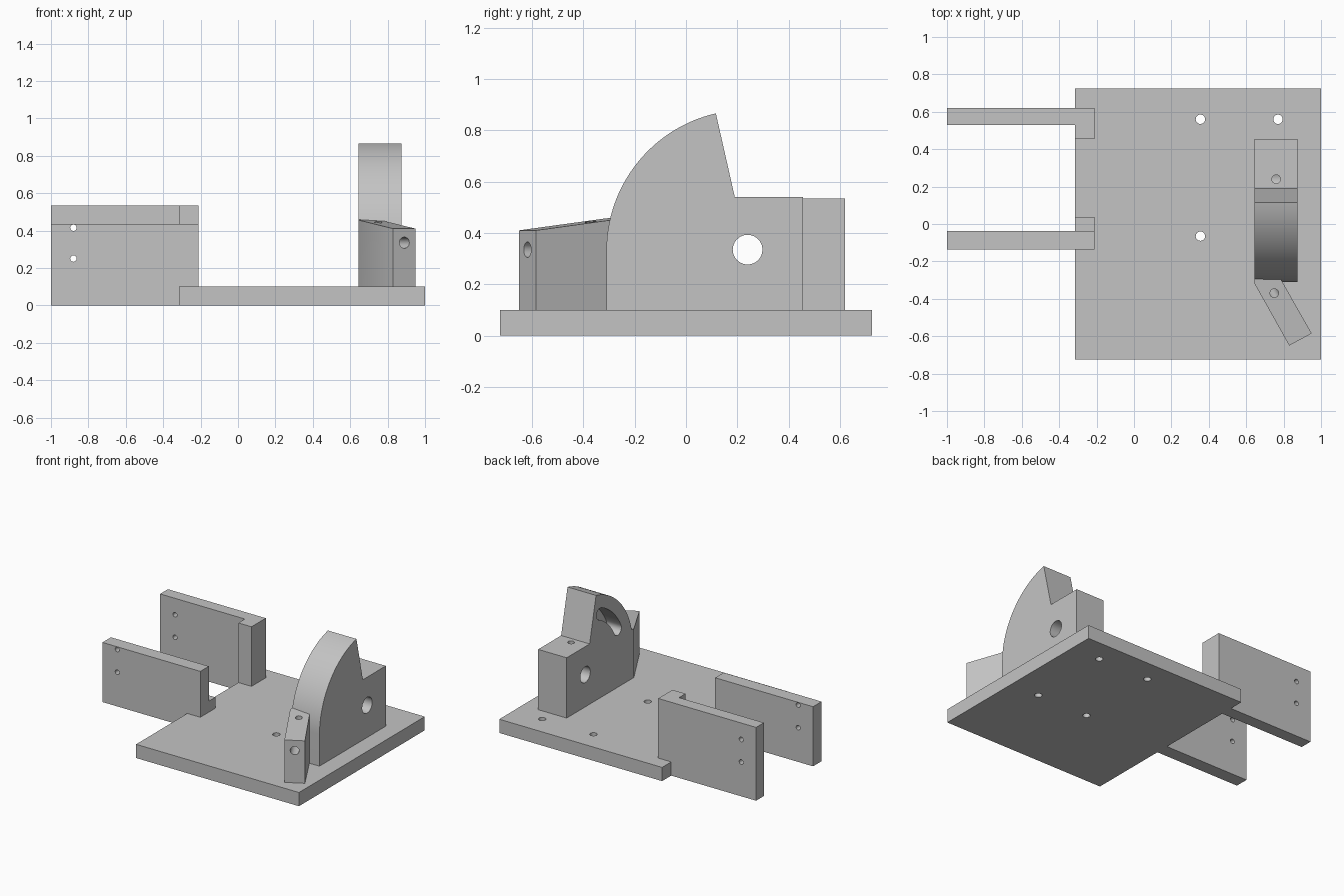
import bpy, bmesh
from math import sin, cos, pi, radians
from mathutils import Vector

cube = bpy.data.objects.get("Cube")
if cube:
    bpy.data.objects.remove(cube, do_unlink=True)

grey = bpy.data.materials.new("plain_grey")
grey.use_nodes = True
COLOUR = (0.55, 0.55, 0.55, 1)
grey.diffuse_color = COLOUR
grey.node_tree.nodes["Principled BSDF"].inputs["Base Color"].default_value = COLOUR


def finish(name, bm):
    bmesh.ops.recalc_face_normals(bm, faces=bm.faces)
    mesh = bpy.data.meshes.new(name)
    bm.to_mesh(mesh)
    bm.free()
    mesh.materials.append(grey)
    ob = bpy.data.objects.new(name, mesh)
    bpy.context.collection.objects.link(ob)
    return ob


def prism(name, outline, axis, lo, hi):
    """Extrude a flat outline along an axis from lo to hi."""
    place = {"x": lambda a, b: (lo, a, b),
             "y": lambda a, b: (a, lo, b),
             "z": lambda a, b: (a, b, lo)}[axis]
    step = Vector([(hi - lo) * (axis == k) for k in "xyz"])
    bm = bmesh.new()
    face = bm.faces.new([bm.verts.new(place(*p)) for p in outline])
    ext = bmesh.ops.extrude_face_region(bm, geom=[face], use_keep_orig=True)
    bmesh.ops.translate(bm, vec=step, verts=[g for g in ext["geom"] if isinstance(g, bmesh.types.BMVert)])
    return finish(name, bm)


def rect(x0, y0, x1, y1):
    return [(x0, y0), (x1, y0), (x1, y1), (x0, y1)]


def arc(cx, cy, r, start, end, steps):
    angles = [radians(start + (end - start) * i / steps) for i in range(steps + 1)]
    return [(cx + r * cos(a), cy + r * sin(a)) for a in angles]


def rod(start, end, r):
    """Round cutter between two points."""
    start, end = Vector(start), Vector(end)
    bm = bmesh.new()
    bmesh.ops.create_cone(bm, cap_ends=True, segments=24, radius1=r, radius2=r, depth=(end - start).length)
    turn = (end - start).to_track_quat("Z", "Y").to_matrix()
    bmesh.ops.rotate(bm, matrix=turn, verts=bm.verts)
    bmesh.ops.translate(bm, vec=(start + end) / 2, verts=bm.verts)
    return finish("cutter", bm)


def cut(ob, cutters):
    bpy.context.view_layer.objects.active = ob
    for c in cutters:
        c.hide_render = True
        mod = ob.modifiers.new("cut", "BOOLEAN")
        mod.operation, mod.solver, mod.object = "DIFFERENCE", "EXACT", c
        bpy.ops.object.modifier_apply(modifier=mod.name)
        bpy.data.objects.remove(c, do_unlink=True)


def smooth(ob):
    bpy.ops.object.select_all(action="DESELECT")
    ob.select_set(True)
    bpy.context.view_layer.objects.active = ob
    bpy.ops.object.shade_smooth_by_angle(angle=radians(30))


# Base plate with four screw holes
PLATE = 0.1
EDGE = -0.315
base = prism("base_plate", rect(EDGE, -0.725, 1, 0.725), "z", 0, PLATE)
cut(base, [rod((x, y, -0.1), (x, y, 0.2), 0.025) for x in (0.355, 0.77) for y in (-0.065, 0.56)])

# Two side arms, each stepped over the plate, with a pair of holes
TIP = -0.21
arms = []
for name, y0, y1, top in (("front_arm", -0.135, -0.037, 0.435), ("back_arm", 0.53, 0.62, 0.535)):
    outline = [(-1, 0), (EDGE, 0), (EDGE, PLATE), (TIP, PLATE), (TIP, top), (-1, top)]
    arm = prism(name, outline, "y", y0, y1)
    cut(arm, [rod((-0.88, y0 - 0.1, z), (-0.88, y1 + 0.1, z), 0.017) for z in (0.25, 0.415)])
    arms.append(arm)

# Lugs that tie the arms to the plate
prism("front_arm_lug", rect(EDGE, -0.037, TIP, 0.038), "z", PLATE, 0.18)
prism("back_arm_lug", rect(EDGE, 0.455, TIP, 0.53), "z", PLATE, 0.535)

# Quadrant block: arc around the pivot, radial step, square heel
CY, CZ, R = 0.24, 0.33, 0.55
X0, X1 = 0.645, 0.875
outline = arc(CY, CZ, R, 180, 103, 48) + [(0.19, 0.54), (0.455, 0.54), (0.455, PLATE), (CY - R, PLATE)]
quadrant = prism("quadrant_block", outline, "x", X0, X1)

# Pivot hole, set screw hole and blind curved slot
A0, A1, RS, W = 114, 153, 0.42, 0.042
ends = [(CY + RS * cos(radians(a)), CZ + RS * sin(radians(a))) for a in (A0, A1)]
slot = (arc(CY, CZ, RS + W, A0, A1, 16) + arc(*ends[1], W, A1, A1 + 180, 10)[1:-1]
        + arc(CY, CZ, RS - W, A1, A0, 16) + arc(*ends[0], W, A0 + 180, A0 + 360, 10)[1:-1])
cut(quadrant, [
    rod((X0 - 0.1, CY, CZ + 0.005), (X1 + 0.1, CY, CZ + 0.005), 0.058),
    rod((0.76, CY, CZ), (0.76, CY, 0.7), 0.023),
    prism("cutter", slot, "x", X0 - 0.1, X0 + 0.12),
])

# Angled guide block with a top sloping down to its free end
guide = prism("guide_block", [(X0, -0.295), (X0, -0.32), (0.83, -0.65), (0.95, -0.585), (0.785, -0.295)],
              "z", PLATE, 0.41)
along = Vector((-0.5, 0.87, 0))
end = Vector((0.89, -0.618, 0.335))
for v in guide.data.vertices:
    if v.co.z > 0.3:
        v.co.z += 0.12 * max(0, (v.co - end).dot(along))
cut(guide, [rod(end - along * 0.1, end + along * 0.34, 0.03),
            rod((0.75, -0.37, 0.335), (0.75, -0.37, 0.6), 0.023)])

for ob in [base, quadrant, guide] + arms:
    smooth(ob)
